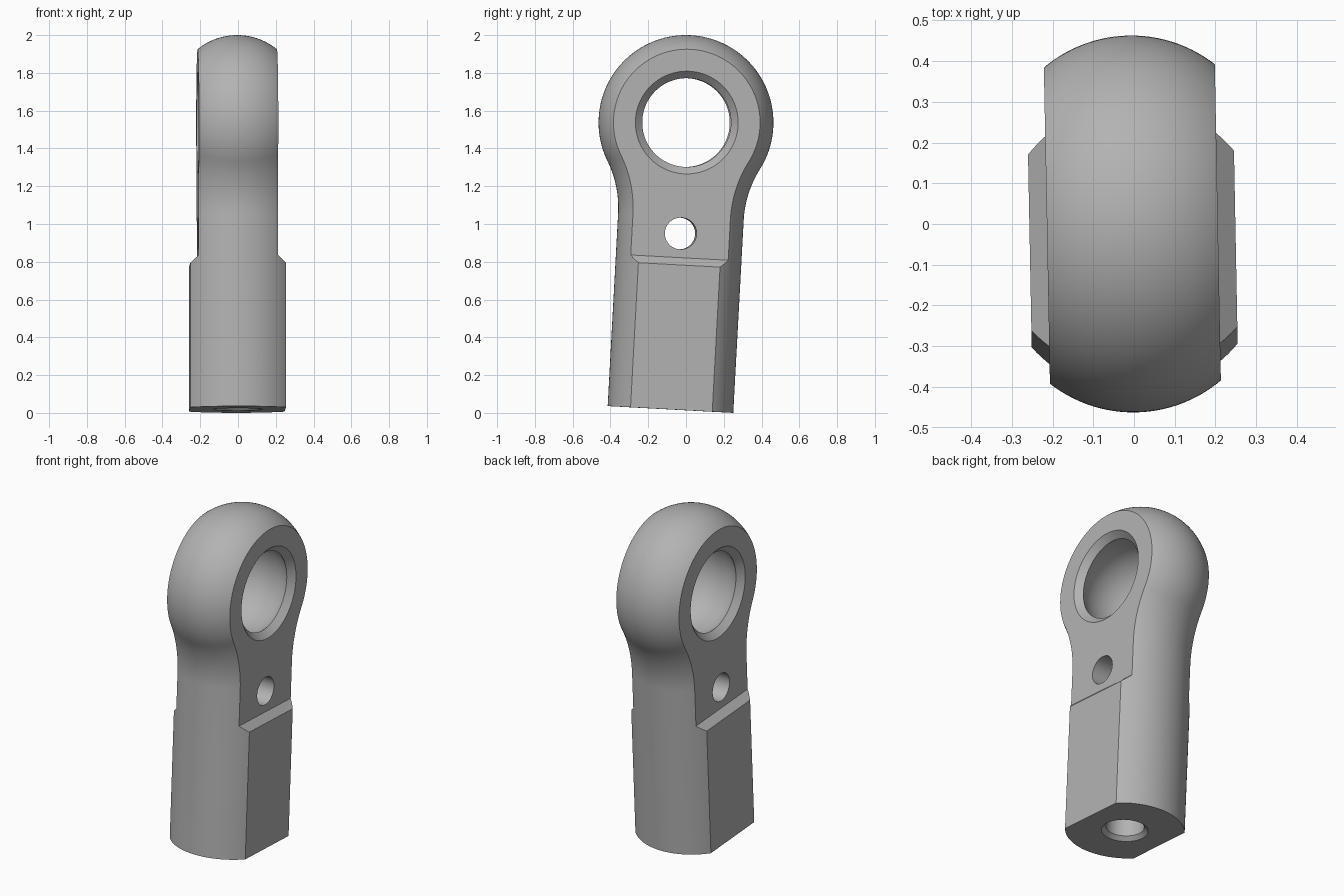
import bpy
import bmesh
from math import sin, cos, asin, atan2, hypot, pi, radians, sqrt
from mathutils import Matrix

cube = bpy.data.objects.get("Cube")
if cube:
    bpy.data.objects.remove(cube, do_unlink=True)

EYE_R, SHANK_R = 0.463, 0.333      # outline radii, eye centre is the origin
LENGTH, NECK = 1.521, 0.50         # bottom face and end of neck below the eye
SHANK_FLAT, EYE_FLAT = 0.253, 0.21
STEP = 0.716
BORE, BORE_RIM = 0.235, 0.272

steel = bpy.data.materials.new("grey steel")
steel.use_nodes = True
colour = (0.45, 0.45, 0.45, 1)
steel.diffuse_color = colour
steel.node_tree.nodes["Principled BSDF"].inputs["Base Color"].default_value = colour


def add_object(name, bm):
    bmesh.ops.recalc_face_normals(bm, faces=bm.faces)
    mesh = bpy.data.meshes.new(name)
    bm.to_mesh(mesh)
    bm.free()
    mesh.materials.append(steel)
    obj = bpy.data.objects.new(name, mesh)
    bpy.context.collection.objects.link(obj)
    return obj


def lathe(name, profile, matrix, sides=96):
    """Closed solid from (radius, height) points turned about z."""
    bm = bmesh.new()
    rings = [[bm.verts.new((r * cos(2 * pi * i / sides), r * sin(2 * pi * i / sides), h))
              for i in range(sides)] for r, h in profile]
    for low, high in zip(rings, rings[1:]):
        for i in range(sides):
            j = (i + 1) % sides
            bm.faces.new((low[i], low[j], high[j], high[i]))
    bm.faces.new(rings[0])
    bm.faces.new(rings[-1])
    bm.transform(matrix)
    return add_object(name, bm)


def prism(name, profile, half_depth):
    """Profile of (x, z) points extruded along y."""
    bm = bmesh.new()
    face = bm.faces.new([bm.verts.new((x, -half_depth, z)) for x, z in profile])
    new = bmesh.ops.extrude_face_region(bm, geom=[face])["geom"]
    verts = [v for v in new if isinstance(v, bmesh.types.BMVert)]
    bmesh.ops.translate(bm, verts=verts, vec=(0, 2 * half_depth, 0))
    return add_object(name, bm)


# Outline of one side: straight shank, concave neck, round eye (y, z, normal angle)
fillet = (SHANK_R**2 + NECK**2 - EYE_R**2) / (2 * (EYE_R - SHANK_R))
blend = atan2(NECK, SHANK_R + fillet)
side = [(SHANK_R, -LENGTH, 0)]
for i in range(17):
    a = -blend * i / 16
    side.append((SHANK_R + fillet - fillet * cos(a), -NECK - fillet * sin(a), a))
for i in range(1, 49):
    a = -blend + (pi / 2 + blend) * i / 48
    side.append((EYE_R * cos(a), EYE_R * sin(a), a))
outline = side + [(-y, z, pi - a) for y, z, a in reversed(side[:-1])]

# Body: a round section of the shank radius carried along the outline
bm = bmesh.new()
limit = asin(SHANK_FLAT / SHANK_R)
grid = []
for j in range(33):
    t = limit * (j / 16 - 1)
    inset = SHANK_R * (1 - cos(t))
    grid.append([bm.verts.new((SHANK_R * sin(t), y - inset * cos(a), z - inset * sin(a)))
                 for y, z, a in outline])
for lower, upper in zip(grid, grid[1:]):
    for i in range(len(outline) - 1):
        bm.faces.new((lower[i], lower[i + 1], upper[i + 1], upper[i]))
bm.faces.new(grid[0])
bm.faces.new(grid[-1])
bm.faces.new([row[0] for row in grid] + [row[-1] for row in reversed(grid)])
body = add_object("rod_end_body", bm)

# Cutters: thinner eye with sloped shoulders on both sides
cutters = []
for s in (1, -1):
    cutters.append(prism("eye_flat_cutter", [
        (s * EYE_FLAT, 0.6), (s * EYE_FLAT, -STEP),
        (s * (EYE_FLAT + 0.1), -STEP - 0.09), (s * (EYE_FLAT + 0.1), 0.6)], 0.6))

# Spherical socket with chamfered rims, across the eye
across = Matrix.Rotation(pi / 2, 4, 'Y')
rim = EYE_FLAT - (BORE_RIM - BORE)
ball = hypot(BORE, rim)
socket = [(BORE_RIM + 0.05, -EYE_FLAT - 0.05)]
for i in range(25):
    h = rim * (i / 12 - 1)
    socket.append((sqrt(ball**2 - h**2), h))
socket.append((BORE_RIM + 0.05, EYE_FLAT + 0.05))
cutters.append(lathe("socket_cutter", socket, across))

# Cross hole through the neck
cutters.append(lathe("cross_hole_cutter", [(0.084, -0.4), (0.084, 0.4)],
                     Matrix.Translation((0, 0, -0.588)) @ across, 48))

# Blind hole with a chamfered mouth in the bottom of the shank
cutters.append(lathe("shank_hole_cutter", [(0.155, -0.025), (0.107, 0.023), (0.107, 0.7)],
                     Matrix.Translation((0, 0, -LENGTH)), 64))

for cutter in cutters:
    cutter.hide_render = True
    mod = body.modifiers.new(cutter.name, 'BOOLEAN')
    mod.operation = 'DIFFERENCE'
    mod.solver = 'EXACT'
    mod.object = cutter

# Bake the cuts and drop the cutters
bpy.context.view_layer.update()
cut = bpy.data.meshes.new_from_object(
    body.evaluated_get(bpy.context.evaluated_depsgraph_get()))
body.modifiers.clear()
body.data = cut
for cutter in cutters:
    bpy.data.objects.remove(cutter, do_unlink=True)

# Slight lean and turn, with the shank resting on the ground
cut.transform(Matrix.Translation((-0.004, 0, 1.537))
              @ Matrix.Rotation(radians(1.1), 4, 'Z')
              @ Matrix.Rotation(radians(-3.1), 4, 'X'))

bpy.ops.object.select_all(action='DESELECT')
body.select_set(True)
bpy.context.view_layer.objects.active = body
bpy.ops.object.shade_smooth_by_angle(angle=radians(30))
